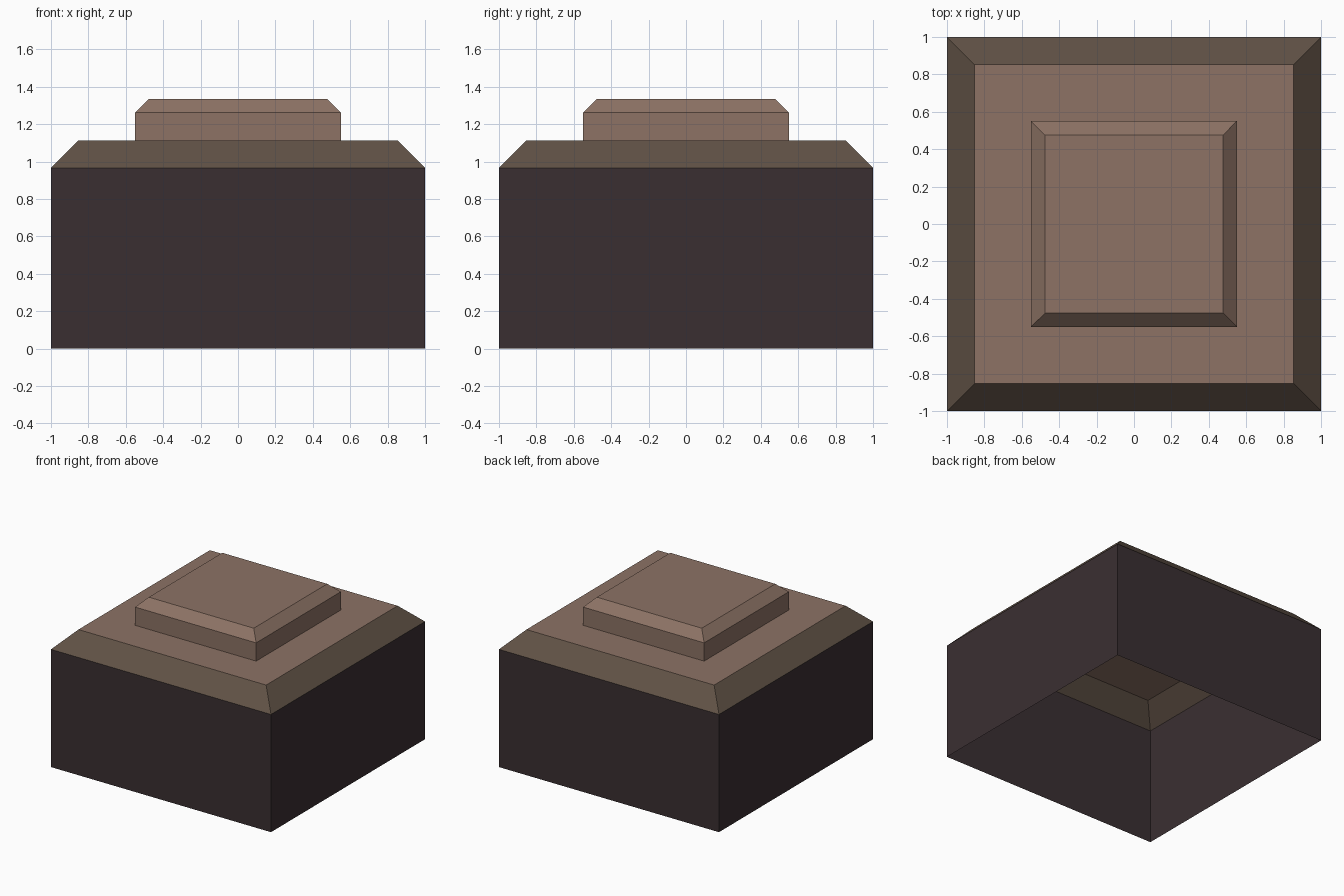
import bpy, bmesh

if "Cube" in bpy.data.objects:
    bpy.data.objects.remove(bpy.data.objects["Cube"])


def make_material(name, rgb):
    mat = bpy.data.materials.new(name)
    mat.diffuse_color = (*rgb, 1.0)
    mat.use_nodes = True
    mat.node_tree.nodes["Principled BSDF"].inputs["Base Color"].default_value = mat.diffuse_color
    return mat


dark_wall = make_material("dark wall", (0.042, 0.028, 0.031))
brown_slope = make_material("brown slope", (0.117, 0.083, 0.060))
light_top = make_material("light top", (0.266, 0.171, 0.130))


def square_shell(name, profile, materials, band_slots, top_slot):
    """Stack square rings of (half width, height), closed on top and open below."""
    bm = bmesh.new()
    rings = [[bm.verts.new((sx * r, sy * r, z))
              for sx, sy in ((-1, -1), (1, -1), (1, 1), (-1, 1))]
             for r, z in profile]
    for low, high, slot in zip(rings, rings[1:], band_slots):
        for i in range(4):
            j = (i + 1) % 4
            face = bm.faces.new((low[i], low[j], high[j], high[i]))
            face.material_index = slot
    bm.faces.new(rings[-1]).material_index = top_slot
    mesh = bpy.data.meshes.new(name)
    bm.to_mesh(mesh)
    bm.free()
    for mat in materials:
        mesh.materials.append(mat)
    obj = bpy.data.objects.new(name, mesh)
    bpy.context.collection.objects.link(obj)
    return obj


# Hollow base: dark walls, sloped shoulder, flat deck
square_shell("base", [(1.0, 0.0), (1.0, 0.967), (0.853, 1.113)],
             [dark_wall, brown_slope, light_top], [0, 1], 2)

# Raised cap with a bevelled rim
square_shell("cap", [(0.55, 1.113), (0.55, 1.263), (0.477, 1.336)],
             [light_top], [0, 0], 0)
